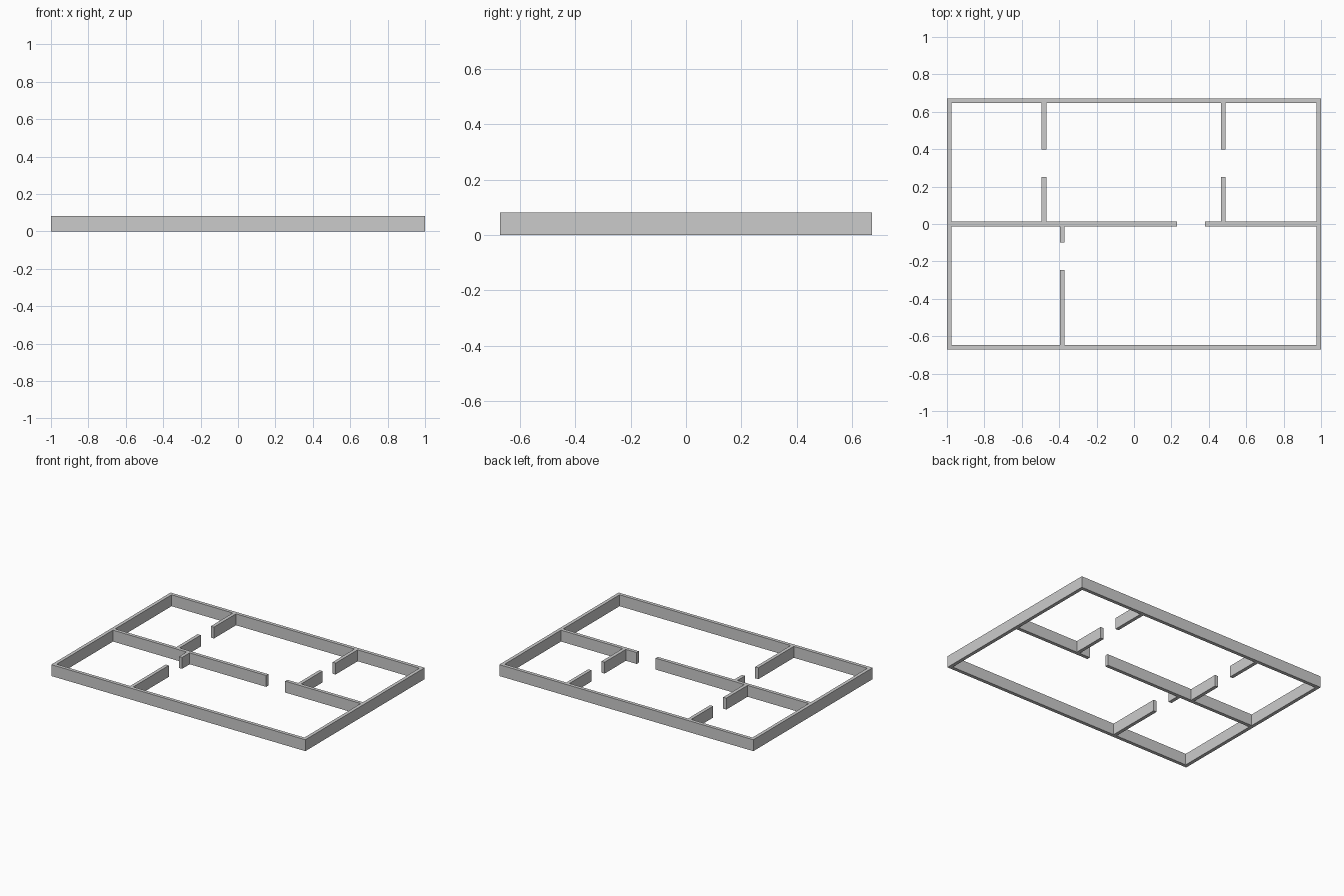
import bpy
import bmesh
from mathutils import Matrix, Vector

if "Cube" in bpy.data.objects:
    bpy.data.objects.remove(bpy.data.objects["Cube"])

HX, HY = 1.0, 0.671      # outer half sizes
T, H = 0.0245, 0.081     # wall thickness and height
IX, IY, HT = HX - T, HY - T, T / 2


def wall(name, *spans):
    """One object made of box segments, each span = (x0, x1, y0, y1)."""
    bm = bmesh.new()
    for x0, x1, y0, y1 in spans:
        m = Matrix.LocRotScale(Vector(((x0 + x1) / 2, (y0 + y1) / 2, H / 2)),
                               None, Vector((x1 - x0, y1 - y0, H)))
        bmesh.ops.create_cube(bm, size=1, matrix=m)
    mesh = bpy.data.meshes.new(name)
    bm.to_mesh(mesh)
    bm.free()
    obj = bpy.data.objects.new(name, mesh)
    bpy.context.collection.objects.link(obj)
    return obj


def cross_wall(name, x, y0, y1, door):
    """Wall along y at x, split by a door gap."""
    wall(name, (x - HT, x + HT, y0, door[0]), (x - HT, x + HT, door[1], y1))


# Outer walls
wall("front_wall", (-HX, HX, -HY, -IY))
wall("back_wall", (-HX, HX, IY, HY))
wall("left_wall", (-HX, -IX, -IY, IY))
wall("right_wall", (IX, HX, -IY, IY))

# Central dividing wall with a door gap
wall("central_wall", (-IX, 0.23, -HT, HT), (0.38, IX, -HT, HT))

# Room partitions with door gaps
cross_wall("back_left_partition", -0.481, HT, IY, (0.251, 0.399))
cross_wall("back_right_partition", 0.477, HT, IY, (0.251, 0.399))
cross_wall("front_partition", -0.384, -IY, -HT, (-0.247, -0.098))
